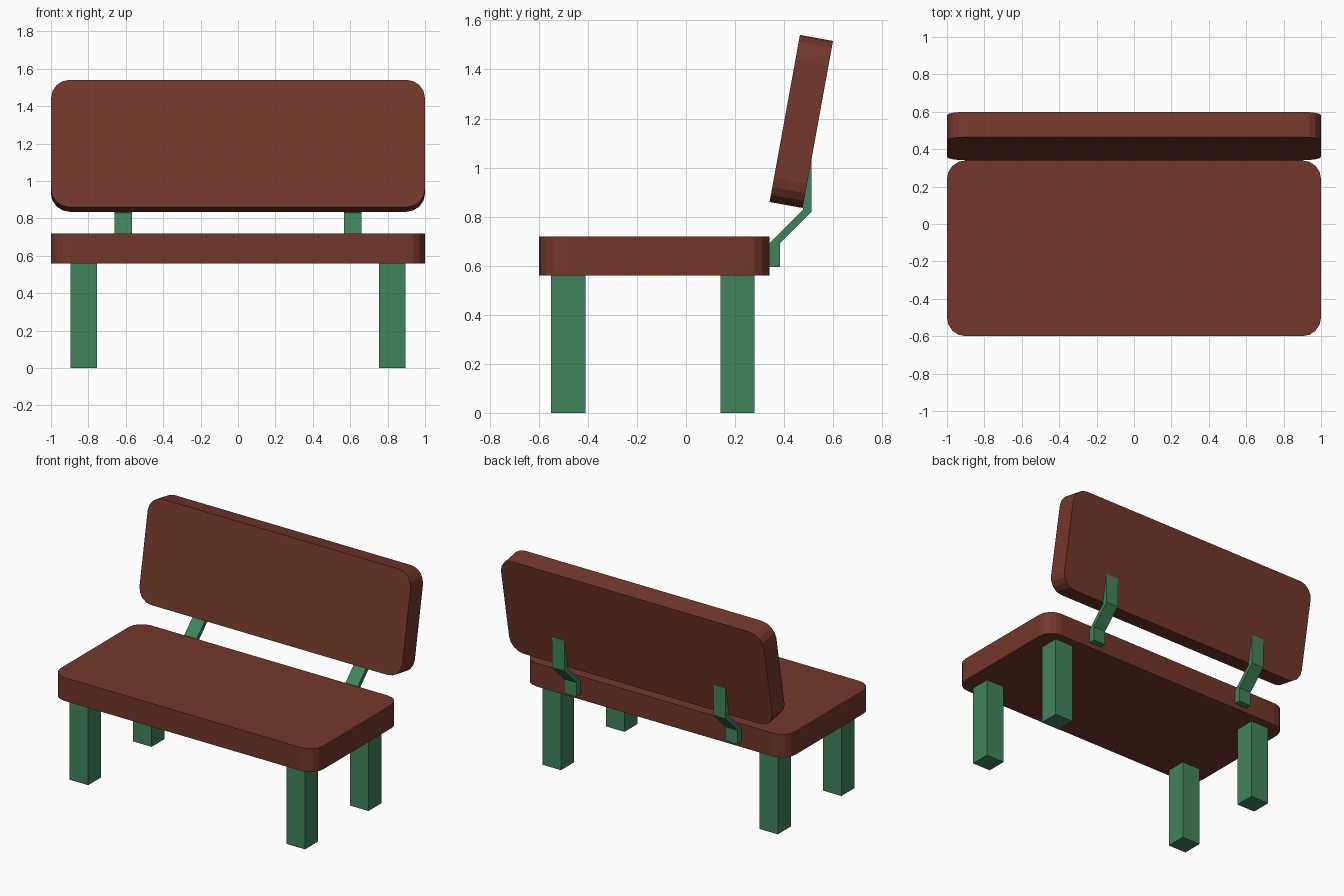
import bpy, bmesh, math
from mathutils import Matrix, Vector

if "Cube" in bpy.data.objects:
    bpy.data.objects.remove(bpy.data.objects["Cube"])


def material(name, rgb):
    m = bpy.data.materials.new(name)
    m.diffuse_color = (*rgb, 1)
    m.use_nodes = True
    m.node_tree.nodes["Principled BSDF"].inputs["Base Color"].default_value = m.diffuse_color
    return m


WOOD = material("brown_wood", (0.17, 0.038, 0.024))
PAINT = material("green_paint", (0.05, 0.23, 0.105))


def prism(name, points, vec, mat, matrix=Matrix()):
    """Extrude a closed outline along vec and place it with matrix."""
    bm = bmesh.new()
    face = bm.faces.new([bm.verts.new(p) for p in points])
    ext = bmesh.ops.extrude_face_region(bm, geom=[face])
    bmesh.ops.translate(bm, vec=vec, verts=[v for v in ext["geom"] if isinstance(v, bmesh.types.BMVert)])
    bmesh.ops.recalc_face_normals(bm, faces=bm.faces)
    bm.transform(matrix)
    me = bpy.data.meshes.new(name)
    bm.to_mesh(me)
    bm.free()
    me.materials.append(mat)
    ob = bpy.data.objects.new(name, me)
    bpy.context.collection.objects.link(ob)
    return ob


def rounded_rect(w, h, r, seg=4):
    """Outline in the xy plane, centred, with rounded corners."""
    pts = []
    for i, (sx, sy) in enumerate([(1, 1), (-1, 1), (-1, -1), (1, -1)]):
        for k in range(seg + 1):
            a = math.pi / 2 * (i + k / seg)
            pts.append((sx * (w / 2 - r) + r * math.cos(a), sy * (h / 2 - r) + r * math.sin(a), 0))
    return pts


# Seat board
prism("seat", rounded_rect(2, 0.94, 0.1), Vector((0, 0, 0.16)), WOOD,
      Matrix.Translation((0, -0.13, 0.56)))

# Backrest board, leaning back
TILT = math.radians(10.3)
place = Matrix.Translation((0, 0.47, 1.188)) @ Matrix.Rotation(math.pi / 2 - TILT, 4, 'X') \
    @ Matrix.Translation((0, 0, -0.0685))
prism("backrest", rounded_rect(2, 0.692, 0.1), Vector((0, 0, 0.137)), WOOD, place)

# Bent bracket profile (y, z)
BRACKET = [(0.335, 0.595), (0.384, 0.595), (0.384, 0.692), (0.512, 0.82),
           (0.512, 1.03), (0.477, 1.03), (0.477, 0.828), (0.335, 0.686)]

for side, s in (("left", -1), ("right", 1)):
    # Square legs
    for row, y in (("front", -0.48), ("back", 0.21)):
        leg = [(s * 0.825 + dx * 0.07, y + dy * 0.07, 0)
               for dx, dy in ((-1, -1), (1, -1), (1, 1), (-1, 1))]
        prism(f"{row}_{side}_leg", leg, Vector((0, 0, 0.56)), PAINT)
    # Backrest bracket
    prism(f"{side}_bracket", [(s * 0.613 - 0.047, y, z) for y, z in BRACKET],
          Vector((0.094, 0, 0)), PAINT)
